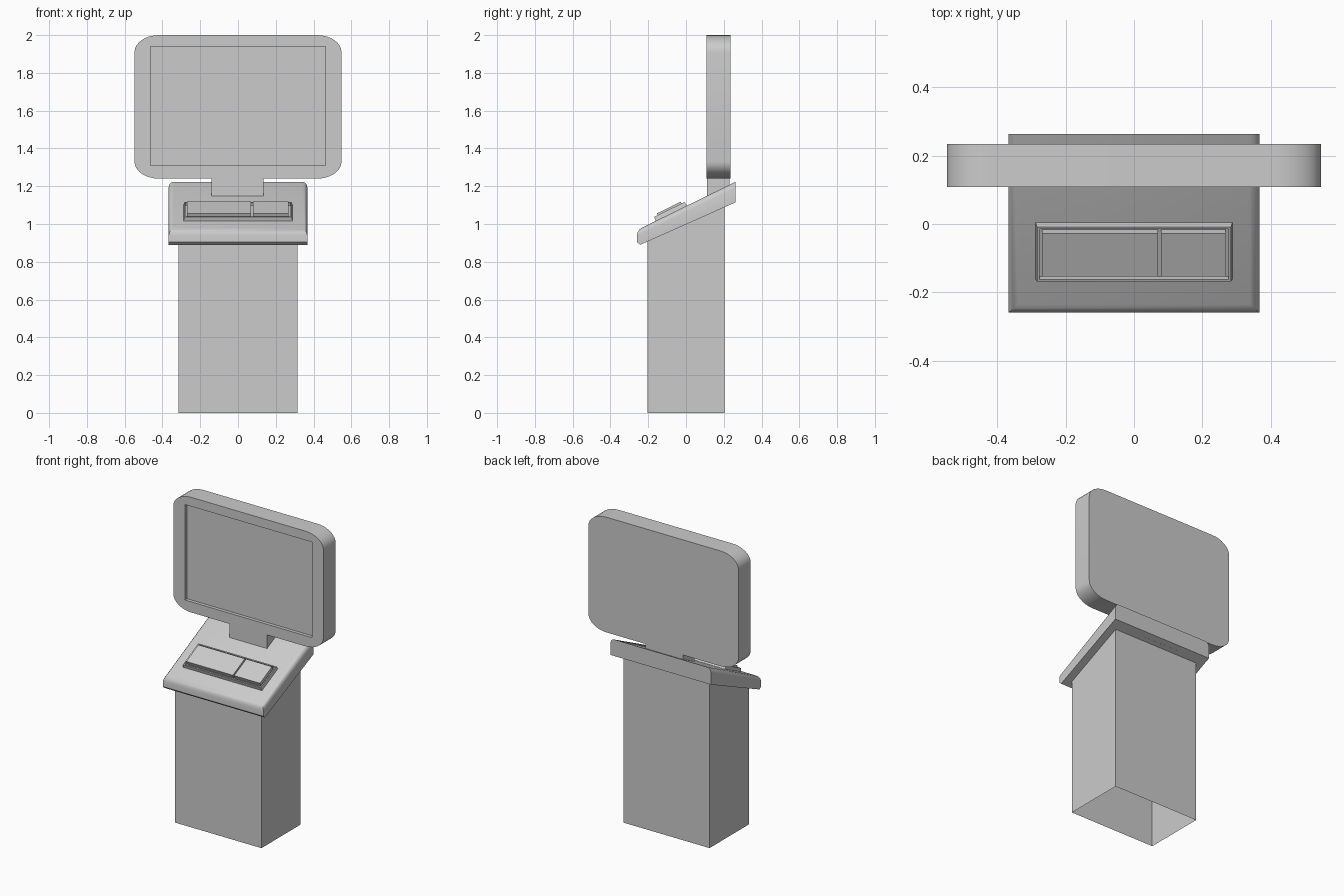
import bpy, bmesh, math
from mathutils import Vector

if "Cube" in bpy.data.objects:
    bpy.data.objects.remove(bpy.data.objects["Cube"])

SLOPE = 0.49
TILT = math.atan(SLOPE)


def top_z(y):
    """Height of the sloping console top at depth y."""
    return 0.987 + SLOPE * (y + 0.22)


def smooth(ob, angle=35):
    bpy.ops.object.select_all(action='DESELECT')
    ob.select_set(True)
    bpy.context.view_layer.objects.active = ob
    bpy.ops.object.shade_smooth_by_angle(angle=math.radians(angle))


def finish(name, bm):
    me = bpy.data.meshes.new(name)
    bm.to_mesh(me)
    bm.free()
    ob = bpy.data.objects.new(name, me)
    bpy.context.collection.objects.link(ob)
    smooth(ob)
    return ob


def extrude_outline(points, offset):
    """Closed solid from a planar outline and an extrusion vector."""
    bm = bmesh.new()
    face = bm.faces.new([bm.verts.new(p) for p in points])
    ext = bmesh.ops.extrude_face_region(bm, geom=[face], use_keep_orig=True)
    moved = [g for g in ext["geom"] if isinstance(g, bmesh.types.BMVert)]
    bmesh.ops.translate(bm, verts=moved, vec=offset)
    bmesh.ops.recalc_face_normals(bm, faces=bm.faces)
    return bm


def box(x0, x1, y0, y1, z0, z1):
    return extrude_outline([(x0, y0, z0), (x1, y0, z0), (x1, y1, z0), (x0, y1, z0)],
                           (0, 0, z1 - z0))


def drop_faces(bm, test):
    bmesh.ops.delete(bm, geom=[f for f in bm.faces if test(f)], context='FACES')


def lay_on_console(ob):
    ob.location = (0, -0.08, top_z(-0.08))
    ob.rotation_euler.x = TILT


# Pedestal: open tube whose sloped top meets the console underside
UNDER = 0.225 / 0.506
side = [(-0.205, 0), (0.204, 0), (0.204, 0.89 + UNDER * 0.447), (-0.205, 0.89 + UNDER * 0.038)]
bm = extrude_outline([(-0.315, y, z) for y, z in side], (0.63, 0, 0))
drop_faces(bm, lambda f: abs(f.normal.z) > 0.5)
finish("pedestal", bm)

# Console: sloping slab, rounded along the front and side top edges
side = [(-0.26, 0.905), (-0.243, 0.89), (0.263, 1.115), (0.263, top_z(0.263)), (-0.26, top_z(-0.26))]
bm = extrude_outline([(-0.367, y, z) for y, z in side], (0.734, 0, 0))
edges = []
for e in bm.edges:
    on_top = all(abs(v.co.z - top_z(v.co.y)) < 1e-4 for v in e.verts)
    at_back = all(v.co.y > 0.25 for v in e.verts)
    if on_top and not at_back:
        edges.append(e)
bmesh.ops.bevel(bm, geom=edges, offset=0.027, offset_type='OFFSET', segments=3,
                profile=0.5, affect='EDGES')
bmesh.ops.recalc_face_normals(bm, faces=bm.faces)
# Opening in the underside, above the hollow pedestal
for co, no in (((-0.315, 0, 0), (1, 0, 0)), ((0.315, 0, 0), (1, 0, 0)),
               ((0, -0.205, 0), (0, 1, 0)), ((0, 0.204, 0), (0, 1, 0))):
    under = [f for f in bm.faces if f.normal.z < -0.8]
    geom = under + list({e for f in under for e in f.edges}) + list({v for f in under for v in f.verts})
    bmesh.ops.bisect_plane(bm, geom=geom, plane_co=co, plane_no=no)


def over_pedestal(f):
    c = f.calc_center_median()
    return f.normal.z < -0.8 and abs(c.x) < 0.31 and -0.2 < c.y < 0.2


drop_faces(bm, over_pedestal)
finish("console", bm)

# Key frame: low tray with a sunken middle
bm = box(-0.29, 0.29, -0.092, 0.096, -0.01, 0.023)
drop_faces(bm, lambda f: f.normal.z < -0.9)
tray = max(bm.faces, key=lambda f: f.calc_center_median().z)
for v in tray.verts:
    v.co.x *= 0.98
    v.co.y *= 0.95
bmesh.ops.inset_region(bm, faces=[tray], thickness=0.01)
inner = bmesh.ops.extrude_face_region(bm, geom=[tray])
bmesh.ops.translate(bm, verts=[g for g in inner["geom"] if isinstance(g, bmesh.types.BMVert)],
                    vec=(0, 0, -0.018))
if tray.is_valid:
    bmesh.ops.delete(bm, geom=[tray], context='FACES_ONLY')
lay_on_console(finish("key_frame", bm))

# Keyboard and touch pad blocks
for name, x0, x1 in (("keyboard", -0.27, 0.07), ("touch_pad", 0.079, 0.268)):
    bm = box(x0, x1, -0.066, 0.074, 0.004, 0.033)
    drop_faces(bm, lambda f: f.normal.z < -0.9)
    lay_on_console(finish(name, bm))

# Neck between console and display
finish("neck", box(-0.14, 0.135, 0.11, 0.23, 1.1, 1.24))

# Display housing: rounded outline with elliptical corners
RX, RZ, STEPS = 0.13, 0.09, 8
outline = []
for sx, sz, start in ((1, 1, 0), (-1, 1, 90), (-1, -1, 180), (1, -1, 270)):
    for i in range(STEPS + 1):
        a = math.radians(start + 90 * i / STEPS)
        outline.append(Vector((sx * (0.548 - RX) + RX * math.cos(a), 0.108,
                               1.62 + sz * (0.38 - RZ) + RZ * math.sin(a))))
housing = finish("display_housing", extrude_outline(outline, (0, 0.127, 0)))

# Shallow screen recess
cutter = finish("screen_cutter", box(-0.463, 0.463, 0.05, 0.13, 1.31, 1.94))
cutter.hide_render = True
cut = housing.modifiers.new("screen_recess", 'BOOLEAN')
cut.operation = 'DIFFERENCE'
cut.solver = 'EXACT'
cut.object = cutter
bpy.context.view_layer.objects.active = housing
bpy.ops.object.modifier_apply(modifier=cut.name)
bpy.data.objects.remove(cutter)
smooth(housing)
